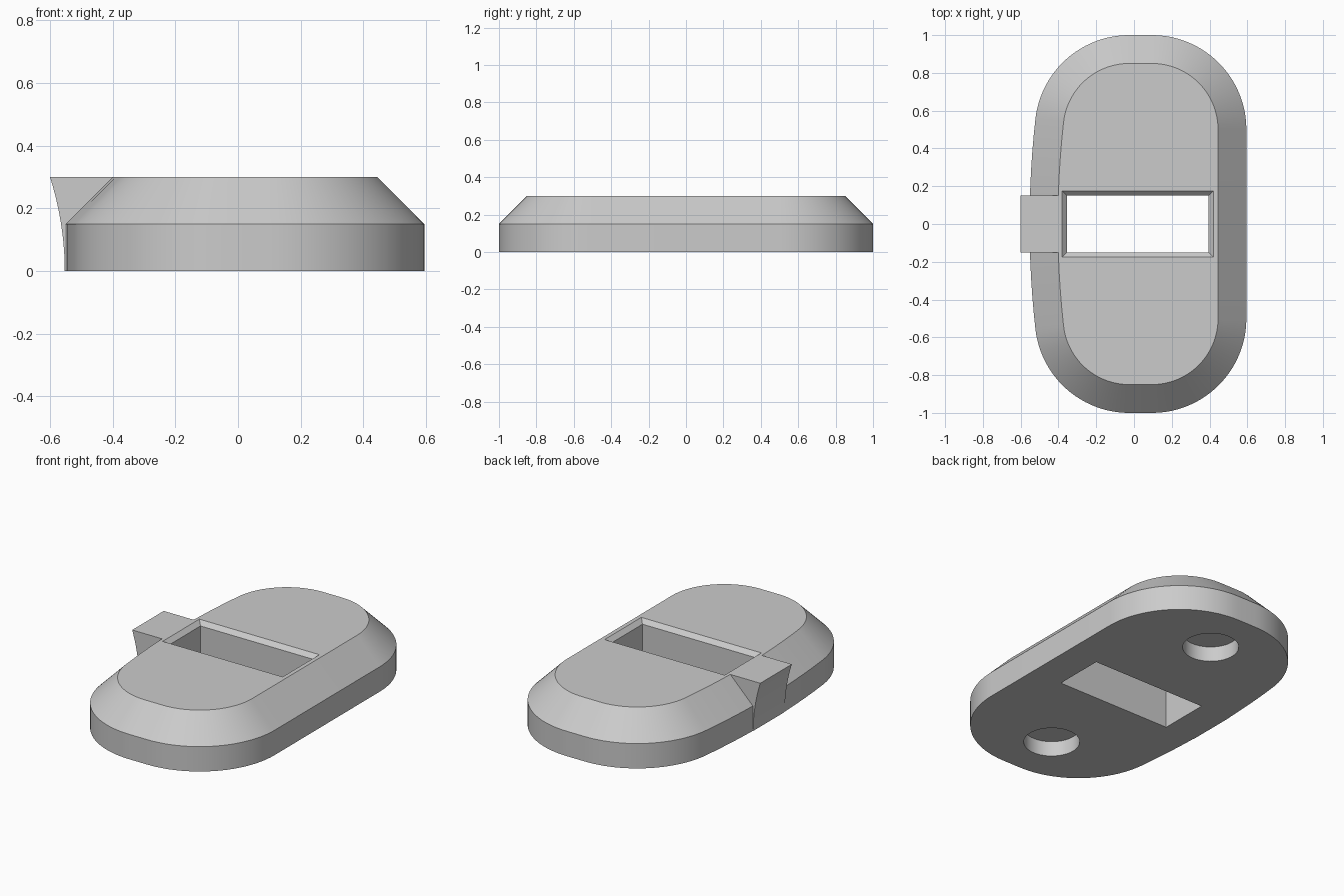
import bpy
import bmesh
from math import asin, cos, sin, pi, radians

cube = bpy.data.objects.get("Cube")
if cube:
    bpy.data.objects.remove(cube)

grey = bpy.data.materials.new("plain grey")
grey.use_nodes = True
colour = (0.6, 0.6, 0.6, 1)
grey.diffuse_color = colour
grey.node_tree.nodes["Principled BSDF"].inputs["Base Color"].default_value = colour


def loft(name, rings):
    """Closed solid skinned through equal-length rings of points."""
    bm = bmesh.new()
    loops = [[bm.verts.new(p) for p in ring] for ring in rings]
    n = len(loops[0])
    for low, high in zip(loops, loops[1:]):
        for i in range(n):
            j = (i + 1) % n
            bm.faces.new((low[i], low[j], high[j], high[i]))
    bm.faces.new(loops[0][::-1])
    bm.faces.new(loops[-1])
    bmesh.ops.recalc_face_normals(bm, faces=bm.faces)
    mesh = bpy.data.meshes.new(name)
    bm.to_mesh(mesh)
    bm.free()
    mesh.materials.append(grey)
    obj = bpy.data.objects.new(name, mesh)
    bpy.context.collection.objects.link(obj)
    return obj


def arc(cx, cy, r, start, end, steps):
    angles = [start + (end - start) * i / steps for i in range(steps + 1)]
    return [(cx + r * cos(a), cy + r * sin(a)) for a in angles]


# Rounded outline: straight left side, gently bowed right side
CORNER, BOW, SIDE = 0.5, 5.0, -0.553
bow_x = SIDE + BOW
tilt = asin(CORNER / (BOW - CORNER))
corner_x = bow_x - (BOW - CORNER) * cos(tilt)


def outline(inset, z):
    r = CORNER - inset
    pts = arc(0.095, 0.5, r, 0, pi / 2, 24)
    pts += arc(corner_x, 0.5, r, pi / 2, pi - tilt, 24)
    pts += arc(bow_x, 0, BOW - inset, pi - tilt, pi + tilt, 12)[1:-1]
    pts += arc(corner_x, -0.5, r, pi + tilt, 1.5 * pi, 24)
    pts += arc(0.095, -0.5, r, 1.5 * pi, 2 * pi, 24)
    return [(x, y, z) for x, y in pts]


def rectangle(grow, z):
    x, y = 0.375 + grow, 0.15 + grow
    return [(0.02 + sx * x, sy * y, z)
            for sx, sy in ((-1, -1), (1, -1), (1, 1), (-1, 1))]


body = loft("bevelled_body", [outline(0, 0), outline(0, 0.15), outline(0.15, 0.3)])

# Side tab with a concave outer face
steps = 10
profile = [(SIDE - 0.047 * (t / steps) ** 2, 0.3 * t / steps) for t in range(steps + 1)]
profile += [(-0.395, 0.3), (-0.5, 0.1), (-0.5, 0)]
tab = loft("side_tab", [[(x, y, z) for x, z in profile] for y in (-0.15, 0.15)])

# Slot with a chamfered upper rim
slot = loft("slot_cutter", [rectangle(0, -0.1), rectangle(0, 0.275), rectangle(0.05, 0.325)])

# Two blind round sockets underneath
sockets = [loft("socket_cutter", [[(x, y, z) for x, y in arc(0.02, side * 0.675, 0.153, 0, 2 * pi, 48)[:-1]]
                                  for z in (-0.1, 0.09)])
           for side in (-1, 1)]

helpers = [tab, slot] + sockets
for helper in helpers:
    helper.hide_render = True
    mod = body.modifiers.new(helper.name, "BOOLEAN")
    mod.operation = "UNION" if helper is tab else "DIFFERENCE"
    mod.solver = "EXACT"
    mod.object = helper

# Bake the cuts and discard the helpers
bpy.context.view_layer.update()
baked = bpy.data.meshes.new_from_object(body.evaluated_get(bpy.context.evaluated_depsgraph_get()))
body.modifiers.clear()
body.data = baked
for helper in helpers:
    bpy.data.objects.remove(helper)

bpy.ops.object.select_all(action="DESELECT")
body.select_set(True)
bpy.context.view_layer.objects.active = body
bpy.ops.object.shade_smooth_by_angle(angle=radians(25))
